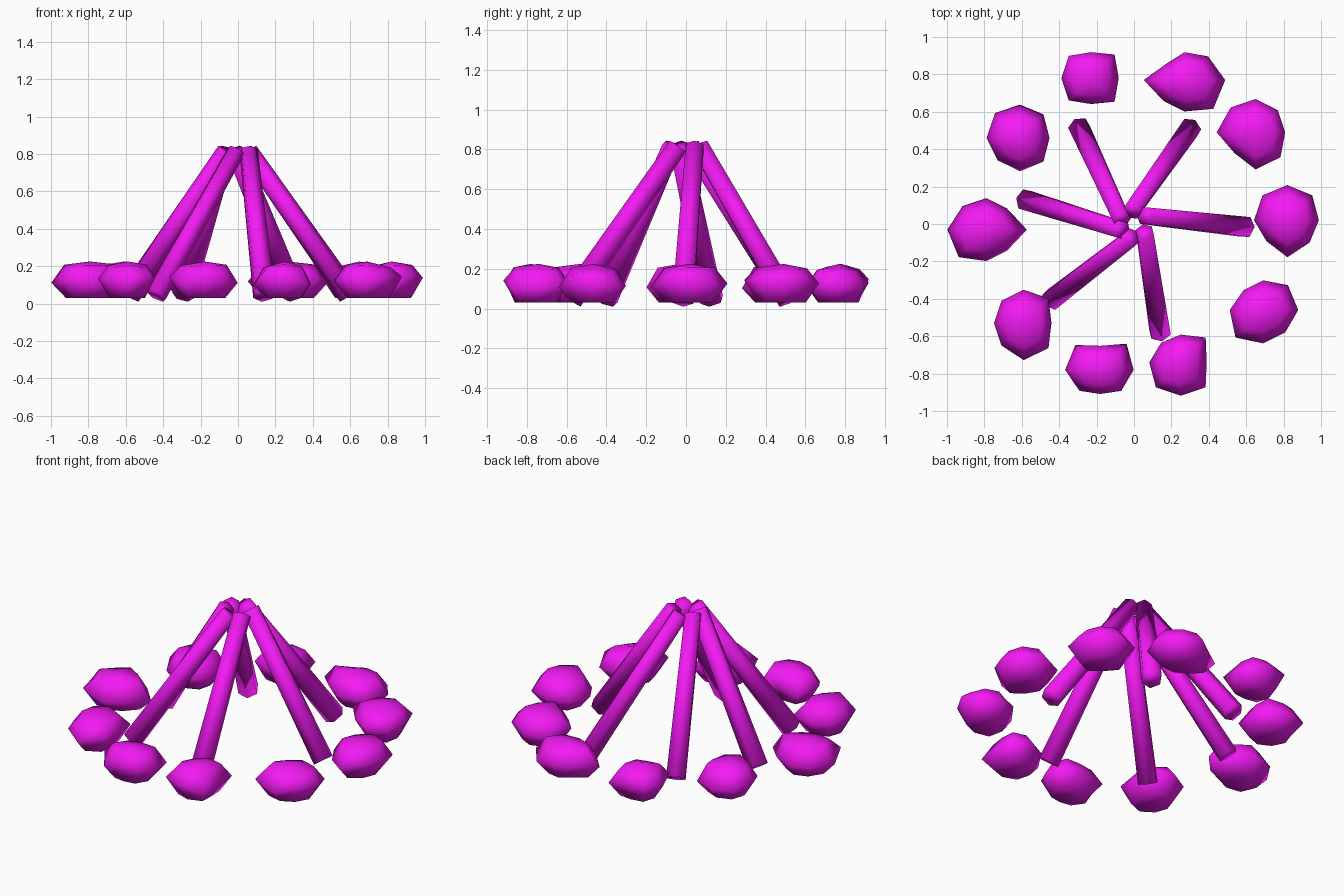
import bpy, bmesh, math, random
from mathutils import Vector

if "Cube" in bpy.data.objects:
    bpy.data.objects.remove(bpy.data.objects["Cube"])

random.seed(4)
mat = bpy.data.materials.new("magenta")
mat.diffuse_color = (0.9, 0.01, 0.9, 1)
mat.use_nodes = True
mat.node_tree.nodes["Principled BSDF"].inputs["Base Color"].default_value = mat.diffuse_color


def loft(name, rings, apex=None):
    """Skin a list of closed rings, cap the bottom, cap or point the top."""
    bm = bmesh.new()
    vr = [[bm.verts.new(p) for p in ring] for ring in rings]
    n = len(vr[0])
    for a, b in zip(vr, vr[1:]):
        for i in range(n):
            j = (i + 1) % n
            bm.faces.new((a[i], a[j], b[j], b[i]))
    bm.faces.new(vr[0][::-1])
    if apex:
        tip = bm.verts.new(apex)
        for i in range(n):
            bm.faces.new((vr[-1][i], vr[-1][(i + 1) % n], tip))
    else:
        bm.faces.new(vr[-1])
    bmesh.ops.recalc_face_normals(bm, faces=bm.faces)
    me = bpy.data.meshes.new(name)
    bm.to_mesh(me)
    bm.free()
    me.shade_smooth()
    me.materials.append(mat)
    ob = bpy.data.objects.new(name, me)
    bpy.context.collection.objects.link(ob)


# Ring of stones: centre, then radius (in hundredths) every 45 degrees from +x
stones = [
    (0.82, 0.02, (17, 19, 19, 19, 18, 16, 20, 17)),
    (0.65, 0.49, (16, 17, 18, 19, 21, 16, 20, 19)),
    (0.27, 0.77, (22, 18, 15, 13, 22, 16, 17, 22)),
    (-0.23, 0.78, (15, 18, 14, 17, 16, 17, 14, 18)),
    (-0.61, 0.46, (16, 18, 18, 19, 18, 17, 18, 18)),
    (-0.79, -0.03, (22, 16, 17, 18, 21, 21, 17, 16)),
    (-0.59, -0.53, (15, 19, 18, 17, 16, 17, 20, 19)),
    (-0.18, -0.78, (18, 20, 13, 19, 19, 16, 13, 16)),
    (0.25, -0.74, (14, 19, 15, 15, 17, 19, 18, 19)),
    (0.69, -0.46, (19, 19, 16, 15, 18, 21, 18, 17)),
]
for k, (cx, cy, radii) in enumerate(stones):
    rings = []
    # scale, height and height jitter of each ring
    for s, z, jit in ((0.62, 0.03, 0), (0.99, 0.125, 0.025), (0.66, 0.2, 0.01)):
        ring = []
        for i, r in enumerate(radii):
            a = i * math.pi / 4
            ring.append((cx + s * r / 100 * math.cos(a), cy + s * r / 100 * math.sin(a),
                         z + random.uniform(-jit, jit)))
        rings.append(ring)
    loft(f"stone_{k + 1}", rings, (cx, cy, 0.225))

# Leaning logs: tapered six-sided poles, each slightly off the centre line
for k, deg in enumerate((-1, 60, 120, 168, 223, 284)):
    a = math.radians(deg)
    out = Vector((math.cos(a), math.sin(a), 0))
    side = Vector((-math.sin(a), math.cos(a), 0))
    low = out * 0.595 - side * 0.005 + Vector((0, 0, 0.045))
    high = out * 0.055 + side * 0.045 + Vector((0, 0, 0.815))
    axis = (high - low).normalized()
    u = axis.cross(side).normalized()
    v = axis.cross(u)
    rings = [[c + r * (u * math.cos(i * math.pi / 3) + v * math.sin(i * math.pi / 3))
              for i in range(6)] for c, r in ((low, 0.061), (high, 0.051))]
    loft(f"log_{k + 1}", rings)
